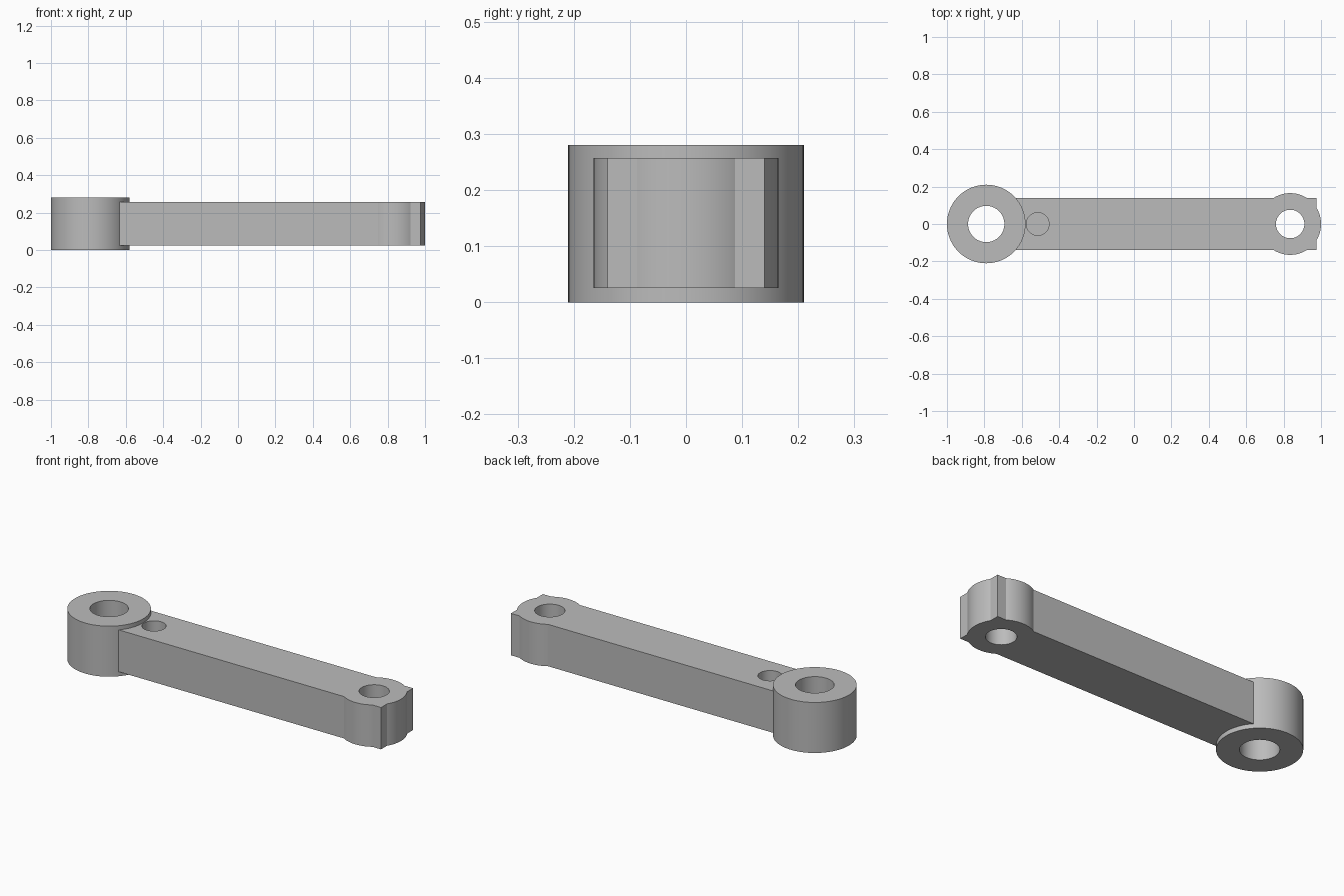
import bpy

cube = bpy.data.objects.get("Cube")
if cube:
    bpy.data.objects.remove(cube, do_unlink=True)

grey = bpy.data.materials.new("plain_grey")
grey.use_nodes = True
colour = (0.5, 0.5, 0.5, 1)
grey.diffuse_color = colour
grey.node_tree.nodes["Principled BSDF"].inputs["Base Color"].default_value = colour


def cylinder(name, x, radius, bottom, top):
    bpy.ops.mesh.primitive_cylinder_add(
        vertices=96, radius=radius, depth=top - bottom,
        location=(x, 0, (bottom + top) / 2))
    obj = bpy.context.object
    obj.name = name
    return obj


def box(name, x0, x1, width, bottom, top):
    bpy.ops.mesh.primitive_cube_add(
        size=1, location=((x0 + x1) / 2, 0, (bottom + top) / 2))
    obj = bpy.context.object
    obj.name = name
    obj.scale = (x1 - x0, width, top - bottom)
    bpy.ops.object.transform_apply(location=False, rotation=False, scale=True)
    return obj


def combine(obj, other, operation):
    mod = obj.modifiers.new(operation.lower(), "BOOLEAN")
    mod.operation = operation
    mod.solver = "EXACT"
    mod.object = other
    bpy.ops.object.select_all(action="DESELECT")
    bpy.context.view_layer.objects.active = obj
    obj.select_set(True)
    bpy.ops.object.modifier_apply(modifier=mod.name)
    bpy.data.objects.remove(other, do_unlink=True)


def finish(obj):
    obj.data.materials.clear()
    obj.data.materials.append(grey)
    bpy.ops.object.select_all(action="DESELECT")
    bpy.context.view_layer.objects.active = obj
    obj.select_set(True)
    bpy.ops.object.shade_smooth_by_angle(angle=0.5)


LOW, HIGH = 0.025, 0.257     # arm underside and top
RING_X, BOSS_X = -0.79, 0.835

# Large pivot ring with a through bore
ring = cylinder("pivot_ring", RING_X, 0.21, 0, 0.28)
combine(ring, cylinder("bore", RING_X, 0.097, -0.1, 0.4), "DIFFERENCE")
finish(ring)

# Straight arm merged with the round boss at its far end
arm = box("link_arm", -0.65, 0.975, 0.28, LOW, HIGH)
combine(arm, cylinder("boss", BOSS_X, 0.165, LOW, HIGH), "UNION")

# Through hole in the boss and blind hole beside the ring
combine(arm, cylinder("boss_hole", BOSS_X, 0.076, -0.1, 0.4), "DIFFERENCE")
combine(arm, cylinder("blind_hole", -0.515, 0.061, 0.14, 0.4), "DIFFERENCE")
finish(arm)
